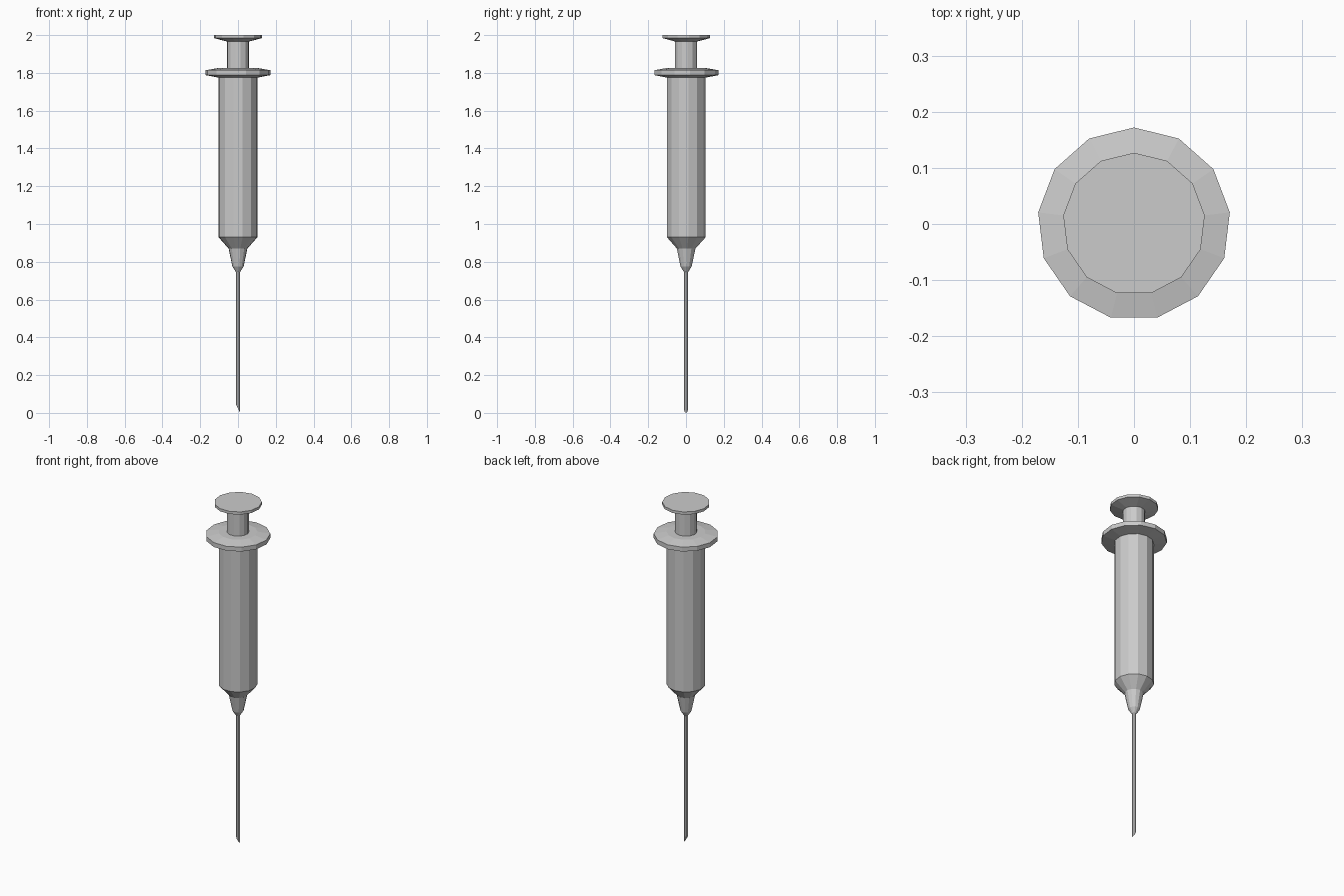
import bpy, bmesh, math

if "Cube" in bpy.data.objects:
    bpy.data.objects.remove(bpy.data.objects["Cube"])

SIDES = 13


def lathe(name, profile, sides=SIDES, cut=None):
    """Revolve (radius, z) points, listed bottom to top, into a capped faceted solid."""
    bm = bmesh.new()
    rings = []
    for r, z in profile:
        rings.append([bm.verts.new((r * math.sin(2 * math.pi * i / sides),
                                    r * math.cos(2 * math.pi * i / sides), z))
                      for i in range(sides)])
    for low, high in zip(rings, rings[1:]):
        for i in range(sides):
            j = (i + 1) % sides
            bm.faces.new((low[i], low[j], high[j], high[i]))
    bm.faces.new(rings[0])
    bm.faces.new(rings[-1])
    if cut:
        # slanted cut, closed with a flat face
        geom = bm.verts[:] + bm.edges[:] + bm.faces[:]
        res = bmesh.ops.bisect_plane(bm, geom=geom, plane_co=cut[0], plane_no=cut[1],
                                     clear_inner=True)
        edges = [e for e in res["geom_cut"] if isinstance(e, bmesh.types.BMEdge)]
        bmesh.ops.contextual_create(bm, geom=edges)
    bmesh.ops.recalc_face_normals(bm, faces=bm.faces[:])
    mesh = bpy.data.meshes.new(name)
    bm.to_mesh(mesh)
    bm.free()
    obj = bpy.data.objects.new(name, mesh)
    bpy.context.collection.objects.link(obj)
    return obj


# Barrel with tapered needle hub and finger flange
lathe("barrel", [(0.012, 0.747), (0.03, 0.775), (0.05, 0.87), (0.104, 0.93),
                 (0.104, 1.775), (0.172, 1.788), (0.172, 1.814), (0.104, 1.826)])

# Plunger rod with thumb rest
lathe("plunger", [(0.059, 1.82), (0.059, 1.966), (0.127, 1.984), (0.127, 2.0)])

# Needle with bevelled tip, lowest point on the +x side
R = 0.0115
lathe("needle", [(R, -0.02), (R, 0.76)], sides=8,
      cut=((R, 0, 0), (0.045, 0, 2 * R)))
